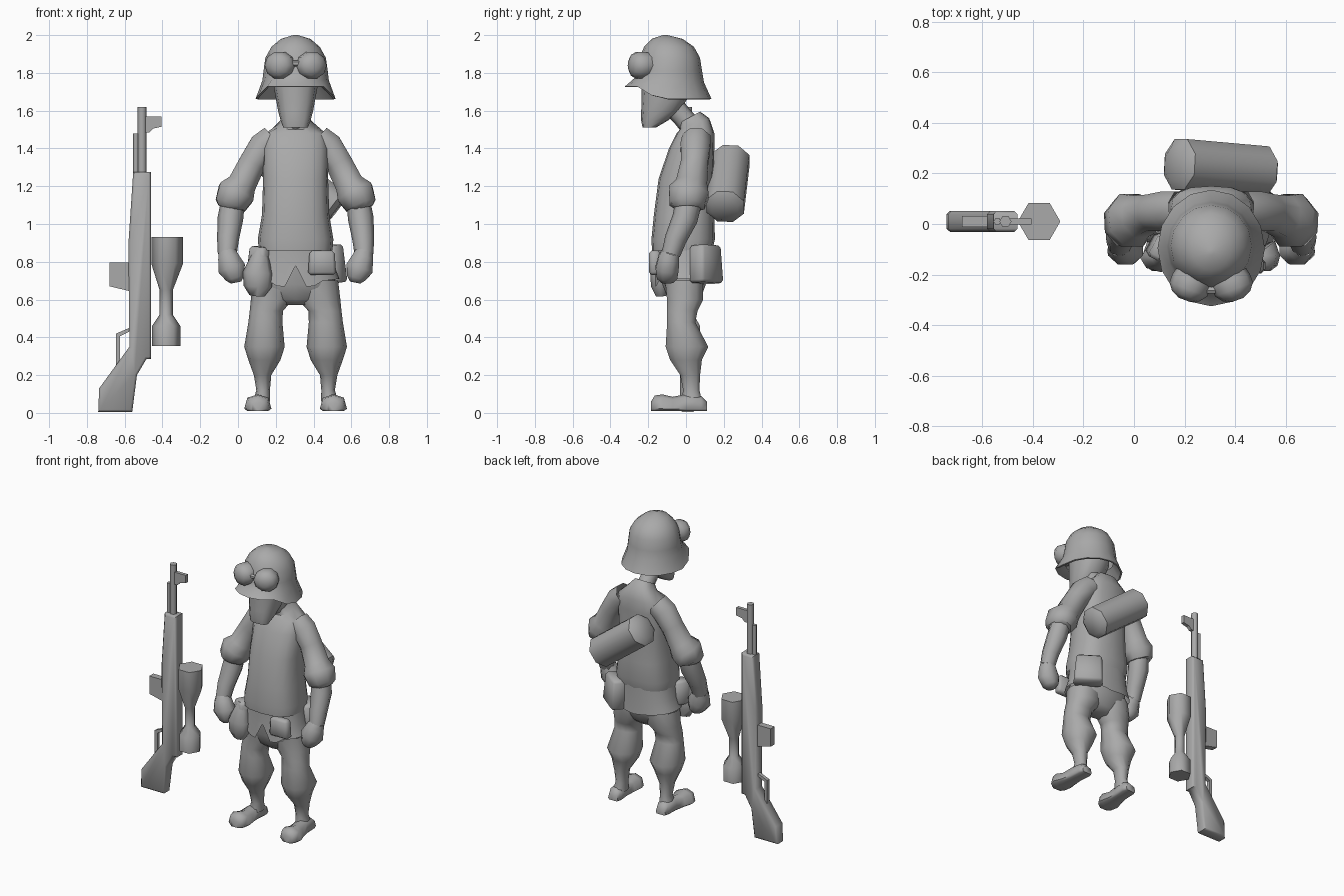
import bpy, bmesh, math
from mathutils import Vector, Matrix

X0 = 0.305  # figure centre line
grey = bpy.data.materials.new("plain_grey")
grey.diffuse_color = (0.4, 0.4, 0.4, 1)


def finish(name, bm, angle=40):
    bmesh.ops.recalc_face_normals(bm, faces=bm.faces)
    me = bpy.data.meshes.new(name)
    bm.to_mesh(me)
    bm.free()
    me.shade_smooth()
    me.set_sharp_from_angle(angle=math.radians(angle))
    me.materials.append(grey)
    ob = bpy.data.objects.new(name, me)
    bpy.context.collection.objects.link(ob)
    return ob


def loft(name, stations, sides=8, axis=None, square=1.0, ox=X0, s=1, bend=None, angle=40, turn=0,
         caps=(True, True)):
    """Skin rings (x, y, z, ra, rb); rings follow the path unless an axis is given."""
    bm = bmesh.new()
    pts = [Vector((s * p[0] + ox, p[1], p[2])) for p in stations]
    rings = []
    for i, p in enumerate(pts):
        t = Vector(axis) if axis else (pts[min(i + 1, len(pts) - 1)] - pts[max(i - 1, 0)]).normalized()
        ref = Vector((0, 0, 1)) if abs(t.y) > 0.75 else Vector((0, 1, 0))
        u = ref.cross(t).normalized()
        v = t.cross(u)
        ra, rb = stations[i][3], stations[i][-1]
        ring = []
        for k in range(sides):
            a = 2 * math.pi * (k + turn) / sides
            c, d = math.cos(a), math.sin(a)
            c = math.copysign(abs(c) ** square, c)
            d = math.copysign(abs(d) ** square, d)
            co = p + u * ra * c + v * rb * d
            if bend:
                co.z += bend(i, k, c, d)
            co.z = max(co.z, 0.01)
            ring.append(bm.verts.new(co))
        rings.append(ring)
    for a, b in zip(rings, rings[1:]):
        for k in range(sides):
            bm.faces.new((a[k], a[(k + 1) % sides], b[(k + 1) % sides], b[k]))
    for ring, closed in ((rings[0], caps[0]), (rings[-1], caps[1])):
        if closed:
            bm.faces.new(ring)
    return finish(name, bm, angle)


def plate(name, outline, half, y=0.01, bevel=0):
    """Outline in x and z, extruded along y."""
    bm = bmesh.new()
    f = bm.faces.new([bm.verts.new((x, y - half, z)) for x, z in outline])
    ext = bmesh.ops.extrude_face_region(bm, geom=[f])
    bmesh.ops.translate(bm, vec=(0, 2 * half, 0),
                        verts=[g for g in ext["geom"] if isinstance(g, bmesh.types.BMVert)])
    if bevel:
        rims = [e for e in bm.edges if abs(e.verts[0].co.y - e.verts[1].co.y) < 1e-5]
        bmesh.ops.bevel(bm, geom=rims, offset=bevel, segments=1, affect='EDGES')
    return finish(name, bm, 50 if bevel else 30)


def pouch(name, loc, size, yaw=0, roll=0, bevel=0.015, tilt=0):
    bm = bmesh.new()
    bmesh.ops.create_cube(bm, size=1)
    bmesh.ops.scale(bm, vec=size, verts=bm.verts)
    for v in bm.verts:  # slightly wider at the bottom
        v.co.x *= 1.0 if v.co.z < 0 else 0.88
    bmesh.ops.bevel(bm, geom=bm.edges[:], offset=bevel, segments=1, affect='EDGES')
    m = (Matrix.Translation((loc[0] + X0, loc[1], loc[2])) @ Matrix.Rotation(yaw, 4, 'Z')
         @ Matrix.Rotation(tilt, 4, 'X') @ Matrix.Rotation(roll, 4, 'Y'))
    bmesh.ops.transform(bm, matrix=m, verts=bm.verts)
    return finish(name, bm, 50)


Z, Y = (0, 0, 1), (0, 1, 0)
OPEN, OPEN_TOP = (False, False), (False, True)

# Shirt, with a slanted collar
loft("shirt", [(0, -.02, .86, .195, .16), (0, -.015, .92, .2, .168), (0, -.01, 1.05, .178, .16),
               (0, 0, 1.24, .172, .145), (0, .03, 1.4, .175, .12), (0, .05, 1.48, .16, .10),
               (0, .045, 1.53, .09, .078), (0, .02, 1.565, .06, .055)],
     16, Z, .75, bend=lambda i, k, c, d: .03 * d if i > 5 else 0, caps=OPEN)
# Shirt tail, narrow slit at the front middle
loft("shirt_tail", [(0, -.01, .88, .19, .15), (0, -.01, .78, .205, .15), (0, -.01, .68, .232, .155)],
     32, Z, .85, bend=lambda i, k, c, d: (.1 if k == 24 else .03 * abs(c) - .02 * (d < -.9)) if i == 2 else 0,
     caps=OPEN)
# Pelvis
loft("pelvis", [(0, -.01, .8, .18, .135), (0, -.01, .68, .215, .115), (0, -.01, .6, .16, .085),
                (0, -.01, .57, .07, .05)], 12, Z, .8, caps=OPEN_TOP, angle=70)

# Head and neck
loft("head", [(0, -.195, 1.51, .065, .035), (0, -.165, 1.55, .08, .073), (0, -.135, 1.6, .093, .102),
              (0, -.095, 1.72, .115, .14), (0, -.095, 1.78, .115, .14)], 12, Z, .8, caps=(True, False))
loft("neck", [(0, -.1, 1.66, .06), (0, -.02, 1.57, .055), (0, .04, 1.5, .058)], 8, caps=OPEN, angle=60)


# Helmet: raised peak at the front, flared skirt at the sides and back
def rim(i, k, c, d):
    if i in (0, 3):
        return -.01 * d
    return (.035 if d < -.6 else -.01 if d < -.2 else -.03) if i in (1, 2) else 0


loft("helmet", [(0, -.09, 1.745, .15, .17), (0, -.095, 1.69, .2, .22), (0, -.095, 1.692, .212, .23),
                (0, -.09, 1.76, .176, .185), (0, -.087, 1.81, .17, .172), (0, -.086, 1.88, .16, .16),
                (0, -.09, 1.938, .128, .132), (0, -.1, 1.98, .078, .082), (0, -.11, 2.0, .012, .012)],
     16, Z, bend=rim, angle=45, caps=OPEN_TOP)

# Goggles, each lens turned outward to follow the helmet
loft("goggle_bridge", [(-.05, -.262, 1.85, .015), (.05, -.262, 1.85, .015)], 6)
for s, side in ((1, "left"), (-1, "right")):
    loft(f"goggle_{side}", [(.065, -.19, 1.84, .07), (.078, -.225, 1.84, .08, .073), (.09, -.258, 1.84, .08, .073),
                            (.1, -.285, 1.84, .058), (.105, -.3, 1.84, .025)], 10,
         (s * .35, -.94, 0), s=s, angle=50, caps=OPEN_TOP)
    # Sleeve with rolled cuff
    loft(f"sleeve_{side}", [(.12, .055, 1.45, .08), (.17, .05, 1.41, .085), (.23, .045, 1.32, .077),
                            (.285, .03, 1.21, .082, .09), (.315, .015, 1.165, .107, .115),
                            (.345, .005, 1.10, .09, .1), (.348, .005, 1.085, .065, .07)],
         8, s=s, angle=55, turn=.5, caps=OPEN)
    loft(f"forearm_{side}", [(.335, .01, 1.1, .064, .07), (.345, -.005, 1.03, .068), (.358, -.055, .92, .058),
                             (.362, -.08, .84, .05)], 8, s=s, angle=60, caps=OPEN)
    loft(f"hand_{side}", [(.362, -.08, .85, .05), (.355, -.09, .82, .06, .06), (.338, -.1, .765, .078, .066),
                          (.32, -.1, .715, .055, .058), (.315, -.1, .69, .03, .035)],
         8, s=s, angle=60, turn=.5, caps=OPEN_TOP)
    # Baggy trouser leg, boot shaft and foot
    loft(f"leg_{side}", [(.115, -.01, .7, .11, .105), (.125, -.005, .6, .112, .1), (.155, -.02, .54, .088, .085),
                         (.16, -.025, .48, .09, .078), (.165, .005, .35, .107, .118), (.165, 0, .28, .085, .088),
                         (.175, .022, .2, .046, .055), (.172, .028, .12, .036, .045), (.18, .03, .06, .045, .058)],
         10, Z, .9, s=s, angle=60, caps=OPEN)
    loft(f"foot_{side}", [(.185, .11, .02, .038, .04), (.185, .08, .02, .05, .07), (.19, 0, .02, .048, .08),
                          (.195, -.07, .02, .058, .065), (.2, -.125, .022, .072, .076), (.2, -.165, .022, .062, .07),
                          (.2, -.185, .02, .035, .04)], 8, Y, .75, s=s, angle=60)

# Bedroll slung across the back
loft("bedroll", [(-.145, .237, 1.352, .07), (-.125, .236, 1.337, .108), (.2, .207, 1.092, .108),
                 (.22, .205, 1.077, .075)], 8, turn=.5, angle=50)

# Belt gear
pouch("front_pouch", (.14, -.165, .795), (.15, .06, .13))
pouch("small_pouch", (-.19, -.1, .8), (.11, .1, .16), -.5, .1)
pouch("hip_pouch", (.17, .105, .787), (.19, .1, .2), -.65, -.04, tilt=.08)
loft("canteen", [(-.185, -.12, .87, .03), (-.19, -.13, .82, .05, .04), (-.2, -.135, .74, .08, .055),
                 (-.2, -.135, .67, .075, .05), (-.205, -.13, .62, .04, .03)], 8, angle=60)

# Rifle
plate("rifle_stock", [(-.555, 1.275), (-.46, 1.275), (-.46, .285), (-.485, .285), (-.535, .2), (-.56, .005),
                      (-.74, .005), (-.735, .13), (-.575, .35), (-.58, .9)], .041, bevel=.012)
loft("rifle_barrel", [(-.508, .01, 1.275, .024), (-.508, .01, 1.62, .024)], 6, Z, ox=0, angle=65)
loft("cleaning_rod", [(-.54, .01, 1.275, .015), (-.54, .01, 1.48, .015)], 6, Z, ox=0, angle=65)
plate("front_sight", [(-.49, 1.57), (-.405, 1.57), (-.405, 1.515), (-.45, 1.505), (-.47, 1.485), (-.49, 1.485)], .012)
plate("magazine", [(-.68, .795), (-.575, .795), (-.575, .645), (-.68, .67)], .022)
plate("trigger_guard", [(-.575, .45), (-.645, .42), (-.645, .23), (-.625, .21), (-.625, .405), (-.575, .43)], .012)

# Stick grenade
loft("grenade", [(-.375, .01, .93, .084), (-.375, .01, .79, .084), (-.38, .01, .65, .035),
                 (-.38, .01, .52, .035), (-.38, .01, .46, .075), (-.38, .01, .355, .075)],
     6, Z, ox=0, angle=65)
